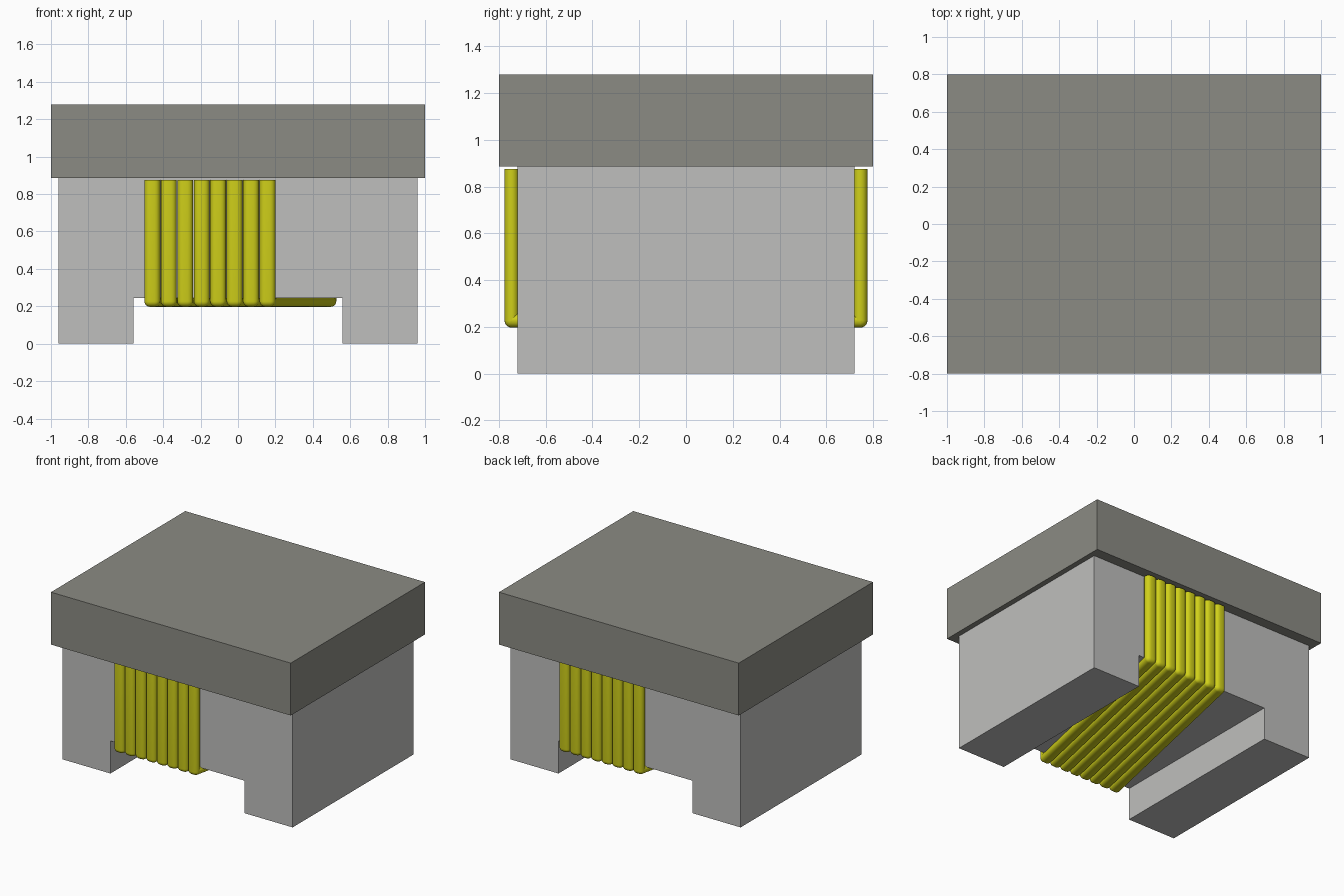
import bpy, bmesh
from math import sin, cos, pi, radians

cube = bpy.data.objects.get("Cube")
if cube:
    bpy.data.objects.remove(cube, do_unlink=True)


def make_material(name, rgb):
    mat = bpy.data.materials.new(name)
    mat.use_nodes = True
    mat.diffuse_color = (*rgb, 1)
    bsdf = mat.node_tree.nodes["Principled BSDF"]
    bsdf.inputs["Base Color"].default_value = (*rgb, 1)
    bsdf.inputs["Roughness"].default_value = 0.6
    return mat


plate_grey = make_material("warm dark grey", (0.26, 0.26, 0.23))
core_grey = make_material("light grey", (0.52, 0.52, 0.51))
wire_yellow = make_material("yellow", (0.63, 0.63, 0.01))


def finish(name, bm, mat):
    bmesh.ops.recalc_face_normals(bm, faces=bm.faces)
    mesh = bpy.data.meshes.new(name)
    bm.to_mesh(mesh)
    bm.free()
    mesh.materials.append(mat)
    obj = bpy.data.objects.new(name, mesh)
    bpy.context.collection.objects.link(obj)
    return obj


def extrude_outline(name, outline, half_depth, mat):
    """Extrude an x-z outline symmetrically along y."""
    bm = bmesh.new()
    face = bm.faces.new([bm.verts.new((x, -half_depth, z)) for x, z in outline])
    ext = bmesh.ops.extrude_face_region(bm, geom=[face])
    verts = [v for v in ext["geom"] if isinstance(v, bmesh.types.BMVert)]
    bmesh.ops.translate(bm, verts=verts, vec=(0, 2 * half_depth, 0))
    return finish(name, bm, mat)


# Top plate
PLATE_Z = 0.885
extrude_outline("top_plate", [(-1, PLATE_Z), (1, PLATE_Z), (1, 1.28), (-1, 1.28)],
                0.8, plate_grey)

# Core with two feet and a slot between them
right_half = [(0.56, 0.245), (0.56, 0), (0.96, 0), (0.96, PLATE_Z)]
left_half = [(-x, z) for x, z in reversed(right_half)]
extrude_outline("core", right_half + left_half, 0.72, core_grey)

# Wire turns: rounded section swept down the front, slanting under, up the back
RADIUS, HALF_WIDTH = 0.03, 0.0425
PATH_Y, PATH_Z, WIRE_TOP = 0.746, 0.227, 0.875
SLANT, PITCH, TURNS = 0.325, 0.088, 8

section = []
for side, start in ((1, -90), (-1, 90)):
    for step in range(9):
        a = radians(start + step * 22.5)
        section.append((side * (HALF_WIDTH - RADIUS) + RADIUS * cos(a), RADIUS * sin(a)))

# Stations: y, z and the outward angle in the y-z plane
stations = [(-PATH_Y, WIRE_TOP, pi)]
stations += [(-PATH_Y, PATH_Z, pi + i * pi / 12) for i in range(7)]
stations += [(PATH_Y, PATH_Z, 1.5 * pi + i * pi / 12) for i in range(7)]
stations += [(PATH_Y, WIRE_TOP, 2 * pi)]


def wire_turn(index):
    x0 = -0.458 + index * PITCH
    bm = bmesh.new()
    rings = []
    for y, z, angle in stations:
        shift = SLANT * (y + PATH_Y) / (2 * PATH_Y)
        rings.append([bm.verts.new((x0 + shift + u, y + v * cos(angle), z + v * sin(angle)))
                      for u, v in section])
    n = len(section)
    for a, b in zip(rings, rings[1:]):
        for i in range(n):
            j = (i + 1) % n
            bm.faces.new((a[i], a[j], b[j], b[i]))
    bm.faces.new(rings[0])
    bm.faces.new(rings[-1])
    return finish(f"wire_turn_{index + 1}", bm, wire_yellow)


turns = [wire_turn(i) for i in range(TURNS)]
bpy.ops.object.select_all(action="DESELECT")
for turn in turns:
    turn.select_set(True)
bpy.context.view_layer.objects.active = turns[0]
bpy.ops.object.shade_smooth_by_angle(angle=radians(40))
